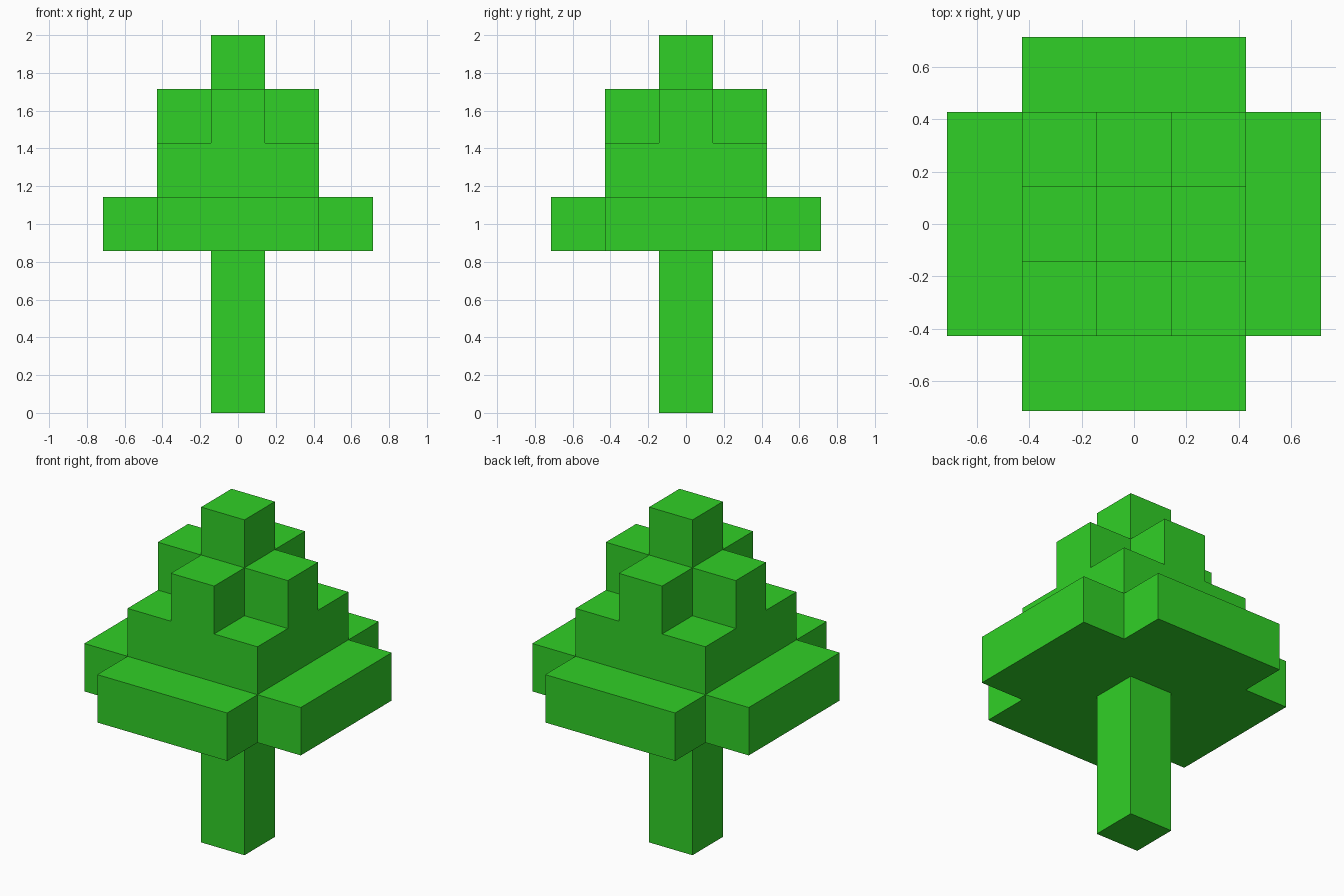
import bpy, bmesh
from mathutils import Vector

if "Cube" in bpy.data.objects:
    bpy.data.objects.remove(bpy.data.objects["Cube"])

U = 2 / 7  # edge of one block; the tree is seven blocks tall

green = bpy.data.materials.new("leaf_green")
green.diffuse_color = (0.03, 0.63, 0.02, 1)
green.use_nodes = True
green.node_tree.nodes["Principled BSDF"].inputs["Base Color"].default_value = green.diffuse_color


def square(r, z):
    return {(x, y, z) for x in range(-r, r + 1) for y in range(-r, r + 1)}


def cross(r, z):
    # square layer with its four corner blocks left out
    return {c for c in square(r, z) if not abs(c[0]) == abs(c[1]) == r}


def build(name, cells, solid):
    # outer skin of the blocks: a face only where no neighbouring block touches
    bm = bmesh.new()
    for cell in sorted(cells):
        centre = Vector(cell) + Vector((0, 0, 0.5))
        for axis in range(3):
            for sign in (-1, 1):
                n, a, b = Vector(), Vector(), Vector()
                n[axis] = sign
                a[(axis + 1) % 3] = 0.5
                b[(axis + 2) % 3] = 0.5 * sign
                if tuple(int(c + d) for c, d in zip(cell, n)) in solid:
                    continue
                mid = centre + n / 2
                corners = (mid - a - b, mid + a - b, mid + a + b, mid - a + b)
                bm.faces.new([bm.verts.new(p * U) for p in corners])
    bmesh.ops.remove_doubles(bm, verts=bm.verts, dist=1e-4)
    mesh = bpy.data.meshes.new(name)
    bm.to_mesh(mesh)
    bm.free()
    mesh.materials.append(green)
    obj = bpy.data.objects.new(name, mesh)
    bpy.context.collection.objects.link(obj)


parts = {
    "trunk": square(0, 0) | square(0, 1) | square(0, 2),
    "lower_branches": cross(2, 3) | square(1, 4),
    "upper_branches": cross(1, 5),
    "tree_tip": square(0, 6),
}
solid = set().union(*parts.values())
for name, cells in parts.items():
    build(name, cells, solid)
